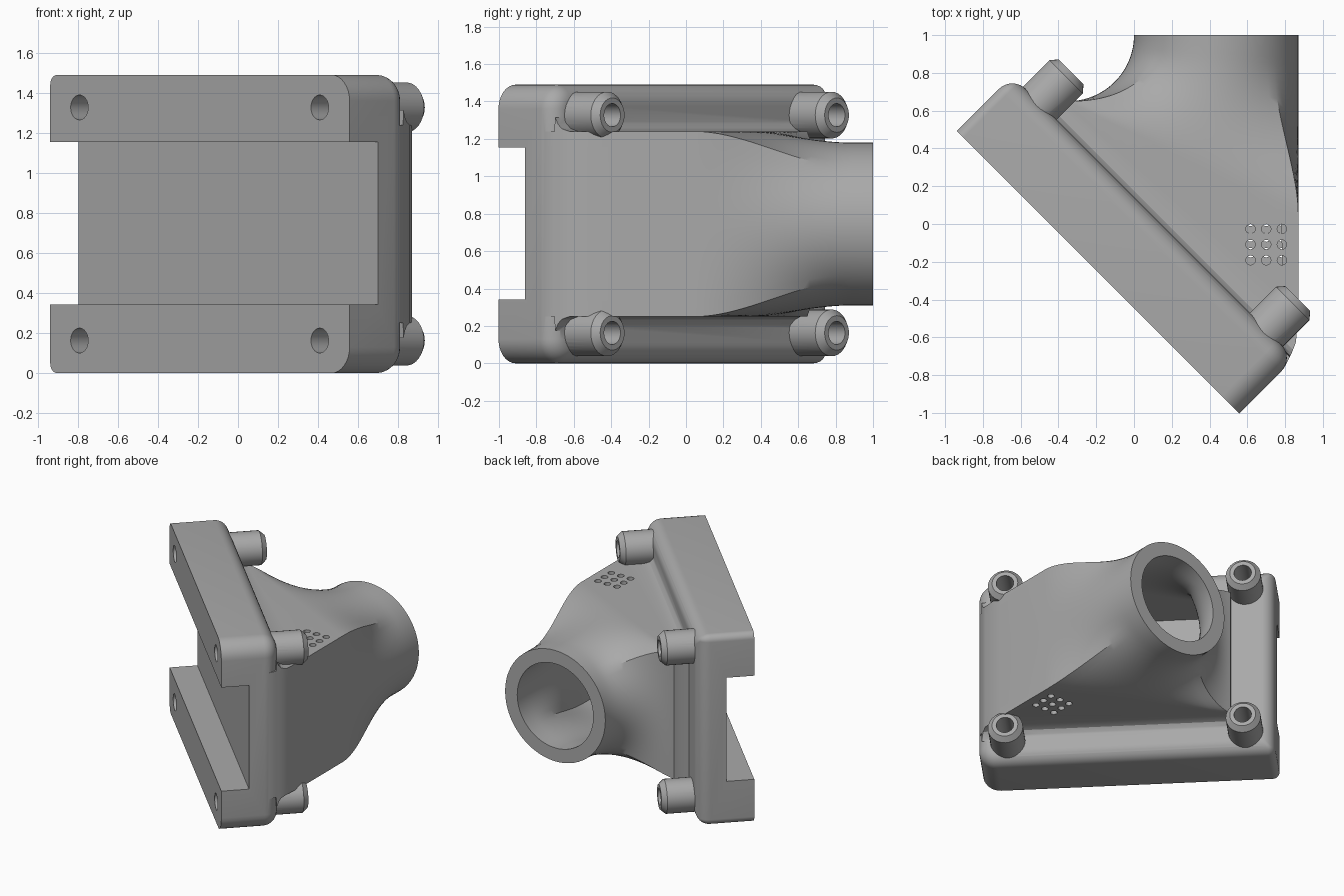
import bpy, bmesh
from math import sin, cos, pi, sqrt
from mathutils import Vector

if "Cube" in bpy.data.objects:
    bpy.data.objects.remove(bpy.data.objects["Cube"])

grey = bpy.data.materials.new("plain_grey")
grey.use_nodes = True
grey.diffuse_color = (0.4, 0.4, 0.4, 1)
grey.node_tree.nodes["Principled BSDF"].inputs["Base Color"].default_value = (0.4, 0.4, 0.4, 1)

MID = 0.745        # middle height
FRONT = -0.315     # front face of the flange, along its normal
WALL = 0.105


def place(u, v, z):
    """Flange frame (along, outward, up) to world: turned 45 degrees."""
    return Vector(((u + v) / sqrt(2), (v - u) / sqrt(2), z))


def loft(name, shells):
    """Closed skins, each over a list of equal-length rings."""
    bm = bmesh.new()
    for rings in shells:
        rows = [[bm.verts.new(p) for p in ring] for ring in rings]
        n = len(rows[0])
        for a, b in zip(rows, rows[1:]):
            for i in range(n):
                j = (i + 1) % n
                bm.faces.new((a[i], a[j], b[j], b[i]))
        bm.faces.new(rows[0][::-1])
        bm.faces.new(rows[-1])
    bmesh.ops.recalc_face_normals(bm, faces=bm.faces)
    mesh = bpy.data.meshes.new(name)
    bm.to_mesh(mesh)
    bm.free()
    mesh.materials.append(grey)
    ob = bpy.data.objects.new(name, mesh)
    bpy.context.collection.objects.link(ob)
    return ob


def combine(target, tool, operation):
    mod = target.modifiers.new(tool.name, "BOOLEAN")
    mod.object, mod.operation, mod.solver = tool, operation, "EXACT"
    tool.hide_render = True
    bpy.context.view_layer.objects.active = target
    bpy.ops.object.modifier_apply(modifier=mod.name)
    bpy.data.objects.remove(tool)


# Flange: rounded rectangle with a rounded back edge
def flange_ring(v, inset):
    u0, u1, z0, z1 = -1.011 + inset, 1.103 - inset, inset, 1.49 - inset
    ring = []
    for k, (u, z, r) in enumerate([(u1, z1, 0.13), (u0, z1, 0.05), (u0, z0, 0.05), (u1, z0, 0.13)]):
        r = max(r - inset, 0.02)
        cu = u - r if u == u1 else u + r
        cz = z - r if z == z1 else z + r
        for i in range(9):
            a = (k + i / 8) * pi / 2
            ring.append(place(cu + r * cos(a), v, cz + r * sin(a)))
    return ring


arc = [i * pi / 16 for i in range(9)]
body = loft("pipe_adapter", [[flange_ring(FRONT, 0)] +
            [flange_ring(0.1 * sin(a), 0.1 * (1 - cos(a))) for a in arc]])


# Duct: a rectangle at the flange that turns into a round pipe
def duct_ring(left, right, half, roundness, wall):
    left, right = Vector(left), Vector(right)
    mid, side = (left + right) / 2, (right - left) / 2
    side *= 1 - wall / side.length
    half -= wall
    ring = []
    for i in range(64):
        c, s = cos(i * pi / 32), sin(i * pi / 32)
        k = roundness + (1 - roundness) / max(abs(c), abs(s))
        p = mid + side * c * k
        ring.append((p.x, p.y, MID + half * s * k))
    return ring


def duct_rings(wall, start, end):
    rings = []
    # fillet against the flange: outward distance, wall position, half height
    for v, u, half in [(-0.1, 1.1, 0.495), (0.035, 1.098, 0.495), (0.085, 1.081, 0.495), (0.09, 1.079, 0.57),
                       (0.105, 1.074, 0.535), (0.125, 1.066, 0.51), (0.165, 1.048, 0.495)]:
        if v >= start:
            rings.append(duct_ring(place(-0.7, v, 0).xy, place(u, v, 0).xy,
                                   0.495 if wall else half, 0, wall))
    rings.append(duct_ring((-0.36, 0.635), (0.87, -0.45), 0.495, 0, wall))
    steps = 24
    for i in range(steps + 1):
        t = i / steps
        a = t * pi / 2
        s = min(t / 0.85, 1)
        s = s * s * (3 - 2 * s)
        left = (-0.35 + 0.35 * sin(a), 1 - 0.35 * cos(a))
        rings.append(duct_ring(left, (0.87, 0.05 + 0.95 * t), 0.495 - 0.06 * s, s, wall))
    if end > 1:
        rings.append(duct_ring((0, end), (0.87, end), 0.435, 1, wall))
    return rings


combine(body, loft("duct", [duct_rings(0, -1, 1)]), "UNION")


# Screw posts with chamfered ends
def rod(u, z, stations):
    return [[place(u + r * cos(i * pi / 16), v, z + r * sin(i * pi / 16)) for i in range(32)]
            for v, r in stations]


spots = [(u, z) for u in (-0.805, 0.892) for z in (0.163, 1.327)]
post = [(-0.05, 0.125), (0.297, 0.125), (0.335, 0.092)]
for u, z in spots:
    combine(body, loft("screw_post", [rod(u, z, post)]), "UNION")

# Hollow of the duct
combine(body, loft("duct_hollow", [duct_rings(WALL, 0, 1.1)]), "DIFFERENCE")

# Slot across the front face
slot = [[place(u, v, z) for u, v in [(-1.3, -0.5), (1.3, -0.5), (1.3, -0.115), (-1.3, -0.115)]]
        for z in (0.342, 1.155)]
combine(body, loft("front_slot", [slot]), "DIFFERENCE")

# Screw holes
hole = [(-0.5, 0.062), (0.5, 0.062)]
combine(body, loft("screw_holes", [rod(u, z, hole) for u, z in spots]), "DIFFERENCE")

# Vent holes in the top and bottom walls
vents = []
for low, high, shift in [(1.0, 1.3, 0), (0.2, 0.45, 0.04)]:
    for i in range(3):
        for j in range(3):
            x, y = 0.617 + 0.083 * i, -0.192 + 0.083 * j + shift
            vents.append([[(x + 0.025 * cos(k * pi / 8), y + 0.025 * sin(k * pi / 8), z)
                           for k in range(16)] for z in (low, high)])
combine(body, loft("vent_holes", vents), "DIFFERENCE")

bpy.ops.object.select_all(action="DESELECT")
body.select_set(True)
bpy.context.view_layer.objects.active = body
bpy.ops.object.shade_smooth_by_angle(angle=0.5)
